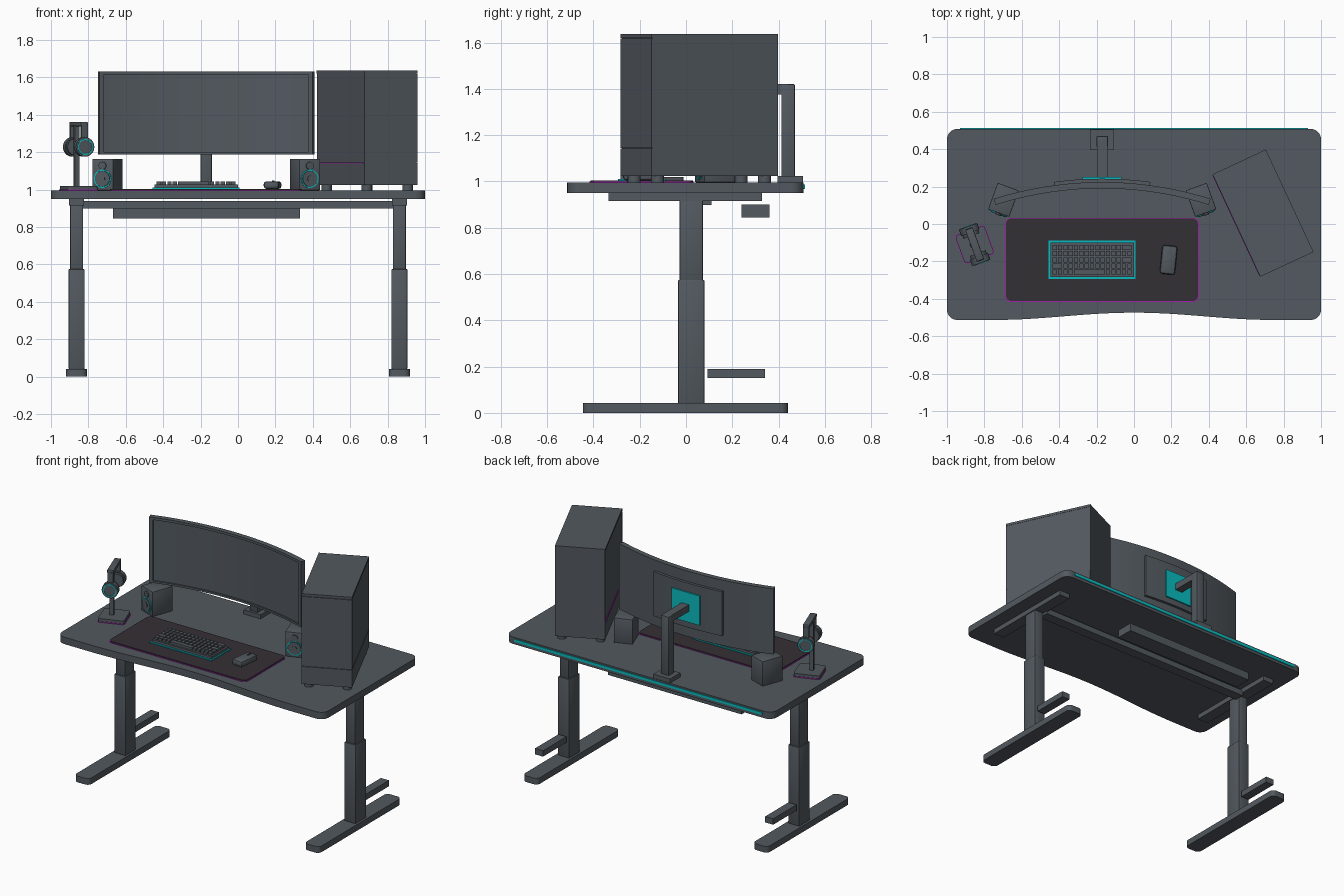
import bpy, bmesh
from math import pi, sin, cos, radians
from mathutils import Matrix, Vector

if "Cube" in bpy.data.objects:
    bpy.data.objects.remove(bpy.data.objects["Cube"])


def material(name, rgb):
    m = bpy.data.materials.new(name)
    m.use_nodes = True
    m.diffuse_color = (*rgb, 1)
    m.node_tree.nodes["Principled BSDF"].inputs["Base Color"].default_value = (*rgb, 1)
    return m


SLATE = material("slate_grey", (0.085, 0.1, 0.115))
PAD = material("dark_cloth", (0.034, 0.029, 0.035))
CYAN = material("cyan_glow", (0.003, 0.5, 0.53))
MAGENTA = material("magenta_glow", (0.38, 0.012, 0.42))


def finish(name, bm, mat, at=(0, 0, 0), turn=0):
    bmesh.ops.recalc_face_normals(bm, faces=bm.faces[:])
    me = bpy.data.meshes.new(name)
    bm.to_mesh(me)
    bm.free()
    me.materials.append(mat)
    ob = bpy.data.objects.new(name, me)
    bpy.context.collection.objects.link(ob)
    ob.location = at
    ob.rotation_euler.z = radians(turn)
    bpy.ops.object.select_all(action="DESELECT")
    ob.select_set(True)
    bpy.context.view_layer.objects.active = ob
    bpy.ops.object.shade_smooth_by_angle(angle=radians(35))
    return ob


def add_box(bm, x, y, z):
    """Adds a box given as (low, high) pairs."""
    size = [b - a for a, b in (x, y, z)]
    mid = [(a + b) / 2 for a, b in (x, y, z)]
    bmesh.ops.create_cube(bm, size=1, matrix=Matrix.Translation(mid) @ Matrix.Diagonal((*size, 1)))


def box(name, x, y, z, mat=SLATE, bevel=0.0, at=(0, 0, 0), turn=0):
    bm = bmesh.new()
    add_box(bm, x, y, z)
    if bevel:
        bmesh.ops.bevel(bm, geom=bm.edges[:], offset=bevel, segments=2, profile=0.5, affect="EDGES")
    return finish(name, bm, mat, at, turn)


def prism(name, outline, z, mat=SLATE, at=(0, 0, 0), turn=0):
    bm = bmesh.new()
    face = bm.faces.new([bm.verts.new((x, y, z[0])) for x, y in outline])
    top = bmesh.ops.extrude_face_region(bm, geom=[face])["geom"]
    bmesh.ops.translate(bm, vec=(0, 0, z[1] - z[0]), verts=[v for v in top if isinstance(v, bmesh.types.BMVert)])
    return finish(name, bm, mat, at, turn)


def rounded(x, y, r, n=6):
    """Rounded rectangle, counter-clockwise from the lower left corner."""
    corners = [(x[0] + r, y[0] + r, pi), (x[1] - r, y[0] + r, 1.5 * pi),
               (x[1] - r, y[1] - r, 0), (x[0] + r, y[1] - r, 0.5 * pi)]
    return [(cx + r * cos(a + i * pi / 2 / n), cy + r * sin(a + i * pi / 2 / n))
            for cx, cy, a in corners for i in range(n + 1)]


def disc(name, radius, depth, local, axis, mat=SLATE, at=(0, 0, 0), turn=0):
    bm = bmesh.new()
    spin = Matrix.Rotation(pi / 2, 4, "X") if axis == "y" else Matrix()
    bmesh.ops.create_cone(bm, cap_ends=True, segments=24, radius1=radius, radius2=radius,
                          depth=depth, matrix=Matrix.Translation(local) @ spin)
    return finish(name, bm, mat, at, turn)


def ring(name, radius, tube, local, at, turn):
    """Thin glowing ring facing along y."""
    bm = bmesh.new()
    loops = []
    for i in range(32):
        a = 2 * pi * i / 32
        loops.append([bm.verts.new(Vector(local) + Vector((r * cos(a), d, r * sin(a))))
                      for r, d in ((radius - tube, -tube), (radius + tube, -tube),
                                   (radius + tube, tube), (radius - tube, tube))])
    for i, loop in enumerate(loops):
        after = loops[(i + 1) % 32]
        for k in range(4):
            bm.faces.new((loop[k], loop[(k + 1) % 4], after[(k + 1) % 4], after[k]))
    return finish(name, bm, CYAN, at, turn)


# Desk top with a shallow scoop in the front edge
outline = rounded((-1, 1), (-0.513, 0.508), 0.055)
scoop = [(x, -0.513 + 0.039 * cos(pi * x / 1.5) ** 2) for x in [-0.75 + 0.05 * i for i in range(31)]]
prism("desk_top", outline[:7] + scoop + outline[7:], (0.949, 0.996))
box("rear_light_strip", (-0.93, 0.93), (0.503, 0.513), (0.968, 0.986), CYAN)

# Legs, feet and under-frame
for side, word in ((-1, "right"), (1, "left")):
    at = (side * 0.863, 0, 0)
    prism(word + "_foot", rounded((-0.056, 0.056), (-0.445, 0.44), 0.03), (0, 0.042), at=at)
    box(word + "_lower_column", (-0.043, 0.043), (-0.035, 0.08), (0.04, 0.575), bevel=0.006, at=at)
    box(word + "_upper_column", (-0.035, 0.035), (-0.028, 0.073), (0.57, 0.92), bevel=0.005, at=at)
    box(word + "_top_arm", (-0.04, 0.04), (-0.335, 0.328), (0.916, 0.949), at=at)
    box(word + "_foot_bar", (-0.03, 0.03), (0.092, 0.342), (0.15, 0.19), at=at)
box("cross_beam", (-0.83, 0.83), (0.04, 0.11), (0.898, 0.938))
box("cable_tray", (-0.668, 0.332), (0.24, 0.36), (0.845, 0.9))

# Desk mat with a glowing border
prism("mat_glow", rounded((-0.69, 0.348), (-0.417, 0.033), 0.035), (0.995, 0.999), MAGENTA)
prism("desk_mat", rounded((-0.685, 0.343), (-0.412, 0.03), 0.032), (0.996, 1.004), PAD)

# Keyboard
box("keyboard_glow", (-0.456, 0.008), (-0.293, -0.089), (1.003, 1.01), CYAN)
box("keyboard_case", (-0.447, -0.001), (-0.284, -0.098), (1.004, 1.026))
bm = bmesh.new()
pitch, row_depth = 0.0285, 0.033
for row in range(5):
    y0 = -0.274 + row * row_depth
    col = 0
    while col < 15:
        span = 6 if row == 0 and col == 4 else 2 if (row, col) in ((1, 0), (2, 13), (4, 13)) else 1
        x0 = -0.438 + col * pitch
        add_box(bm, (x0 + 0.003, x0 + span * pitch - 0.003), (y0 + 0.003, y0 + row_depth - 0.003), (1.025, 1.042))
        col += span
finish("keys", bm, SLATE)

# Mouse
mouse = dict(at=(0.185, -0.192, 0), turn=-6)
box("mouse_body", (-0.041, 0.041), (-0.077, 0.077), (1.004, 1.044), bevel=0.014, **mouse)
box("mouse_wheel", (-0.005, 0.005), (0.025, 0.055), (1.03, 1.049), **mouse)

# Curved monitor: every panel bends around one vertical axis
R, MID = 1.9, (-0.17, 0.2 - 1.9)


def bent(name, a, r, z, mat=SLATE, n=28):
    angles = [a[0] + (a[1] - a[0]) * i / n for i in range(n + 1)]
    inner = [(r[0] * sin(t), r[0] * cos(t)) for t in angles]
    outer = [(r[1] * sin(t), r[1] * cos(t)) for t in reversed(angles)]
    return prism(name, inner + outer, z, mat, at=(*MID, 0))


HALF, EDGE = 0.306, 0.013
bent("monitor_shell", (-HALF, HALF), (R, R + 0.024), (1.187, 1.631))
for name, a, z in (("bottom", (-HALF, HALF), (1.187, 1.2)), ("top", (-HALF, HALF), (1.614, 1.631)),
                   ("right", (-HALF, EDGE - HALF), (1.2, 1.614)), ("left", (HALF - EDGE, HALF), (1.2, 1.614))):
    bent("bezel_" + name, a, (R - 0.01, R), z)
bent("monitor_rear_housing", (-0.133, 0.133), (R + 0.02, R + 0.042), (1.26, 1.56))
box("mount_plate", (-0.275, -0.067), (0.235, 0.25), (1.3, 1.5), CYAN)

# Monitor stand
box("monitor_arm", (-0.198, -0.142), (0.245, 0.44), (1.375, 1.42))
box("monitor_pole", (-0.2, -0.14), (0.412, 0.47), (1.0, 1.42), bevel=0.004)
box("monitor_pole_base", (-0.234, -0.108), (0.395, 0.505), (0.995, 1.024))

# Speakers, turned outwards
for side, word in ((-1, "right"), (1, "left")):
    sp = dict(at=(-0.17 + side * 0.528, 0.129, 0), turn=side * 20)
    box(word + "_speaker_cabinet", (-0.06, 0.06), (-0.075, 0.075), (0.996, 1.164), bevel=0.004, **sp)
    disc(word + "_woofer", 0.042, 0.012, (0, -0.077, 1.058), "y", **sp)
    disc(word + "_woofer_cap", 0.016, 0.012, (0, -0.081, 1.058), "y", **sp)
    ring(word + "_woofer_ring", 0.046, 0.003, (0, -0.077, 1.058), **sp)
    disc(word + "_tweeter", 0.021, 0.012, (0, -0.077, 1.128), "y", **sp)

# Computer case, turned on the desk
pc = dict(at=(0.69, 0.058, 0), turn=25)
box("case_plinth", (-0.157, 0.157), (-0.302, 0.302), (1.024, 1.142), **pc)
box("case_body", (-0.155, 0.155), (-0.296, 0.302), (1.142, 1.634), **pc)
box("case_front_panel", (-0.157, 0.157), (-0.302, -0.294), (1.145, 1.617), **pc)
box("case_top_panel", (-0.157, 0.157), (-0.302, 0.302), (1.62, 1.636), **pc)
box("case_light_strip", (-0.16, -0.15), (-0.295, 0.295), (1.139, 1.145), MAGENTA, **pc)
for x in (-0.12, 0.12):
    for y in (-0.255, 0.255):
        disc("case_foot", 0.028, 0.034, (x, y, 1.01), "z", **pc)

# Headphone stand with headphones
hp = dict(at=(-0.852, -0.11, 0), turn=20)
prism("stand_glow", rounded((-0.086, 0.086), (-0.083, 0.083), 0.018), (0.995, 1.001), MAGENTA, **hp)
prism("stand_base", rounded((-0.083, 0.083), (-0.08, 0.08), 0.016), (1.0, 1.02), **hp)
box("stand_post", (-0.025, 0.0), (-0.012, 0.012), (1.018, 1.345), **hp)
box("headband", (-0.021, 0.021), (-0.09, 0.09), (1.338, 1.362), bevel=0.004, **hp)
for side, word in ((-1, "front"), (1, "rear")):
    y = side * 0.085
    box(word + "_band_upright", (-0.018, 0.018), (y - 0.008, y + 0.008), (1.24, 1.345), **hp)
    disc(word + "_ear_cup", 0.052, 0.036, (0, y, 1.228), "y", **hp)
    disc(word + "_ear_cushion", 0.045, 0.02, (0, y - side * 0.026, 1.228), "y", **hp)
    ring(word + "_ear_ring", 0.04, 0.003, (0, y + side * 0.018, 1.228), **hp)
